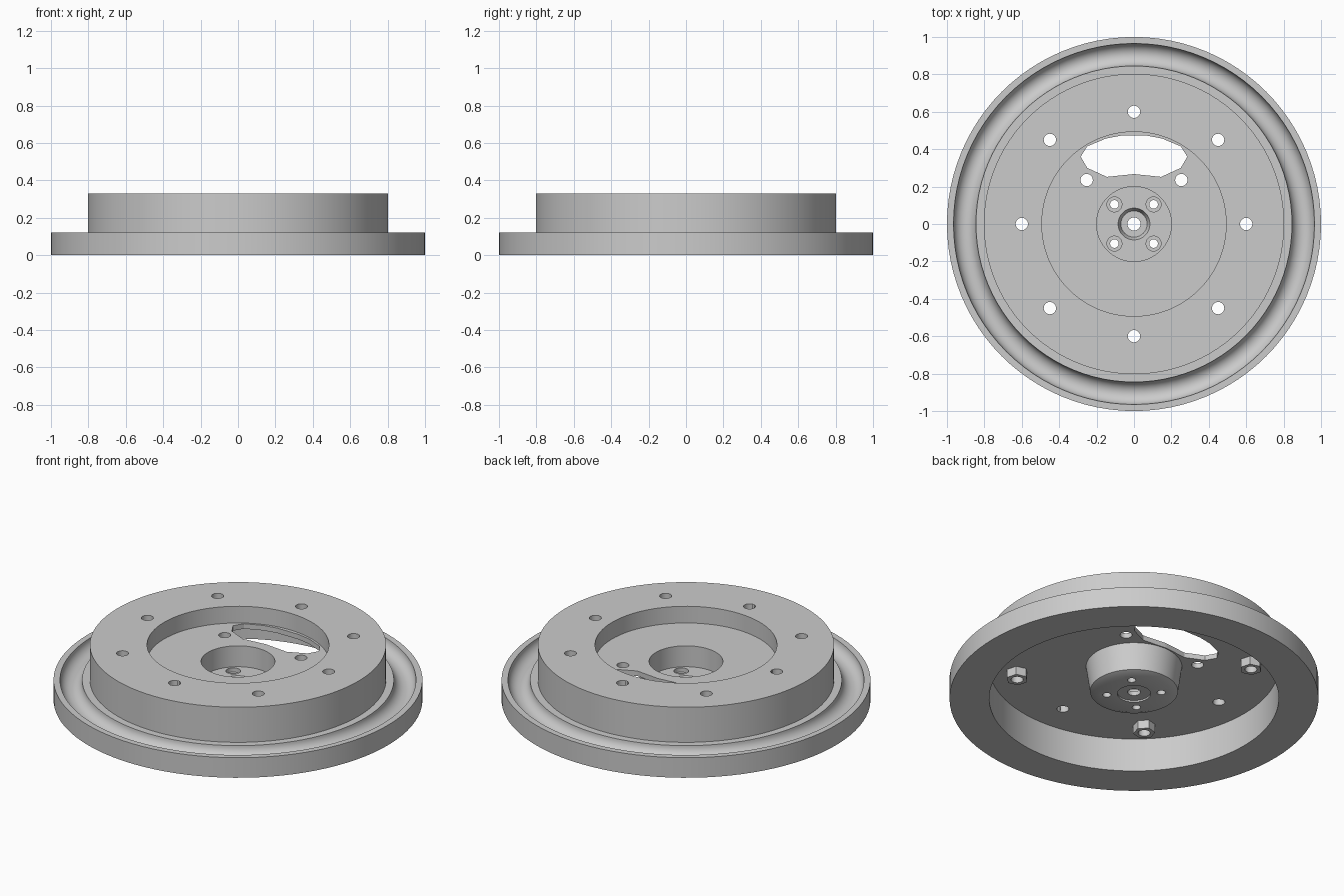
import bpy, bmesh, math
from mathutils import Matrix, Vector

if "Cube" in bpy.data.objects:
    bpy.data.objects.remove(bpy.data.objects["Cube"], do_unlink=True)

grey = bpy.data.materials.new("plain grey")
grey.use_nodes = True
grey.diffuse_color = (0.6, 0.6, 0.6, 1)
grey.node_tree.nodes["Principled BSDF"].inputs["Base Color"].default_value = (0.6, 0.6, 0.6, 1)


def finish(bm, name):
    bmesh.ops.recalc_face_normals(bm, faces=bm.faces)
    mesh = bpy.data.meshes.new(name)
    bm.to_mesh(mesh)
    bm.free()
    mesh.materials.append(grey)
    ob = bpy.data.objects.new(name, mesh)
    bpy.context.collection.objects.link(ob)
    return ob


def lathe(profile, name, steps=96):
    """Revolve a closed (radius, height) loop around the z axis."""
    bm = bmesh.new()
    rings = []
    for i in range(steps):
        a = math.tau * i / steps
        rings.append([bm.verts.new((r * math.cos(a), r * math.sin(a), z)) for r, z in profile])
    n = len(profile)
    for i in range(steps):
        p, q = rings[i], rings[(i + 1) % steps]
        for j in range(n):
            k = (j + 1) % n
            bm.faces.new((p[j], q[j], q[k], p[k]))
    return finish(bm, name)


def prism(bm, x, y, radius, low, high, sides=24, turn=0):
    place = Matrix.Translation((x, y, (low + high) / 2)) @ Matrix.Rotation(turn, 4, "Z")
    bmesh.ops.create_cone(bm, cap_ends=True, segments=sides, radius1=radius, radius2=radius,
                          depth=high - low, matrix=place)


def cut(target, cutter):
    mod = target.modifiers.new("cut", "BOOLEAN")
    mod.operation = "DIFFERENCE"
    mod.solver = "EXACT"
    mod.object = cutter
    bpy.context.view_layer.objects.active = target
    bpy.ops.object.modifier_apply(modifier=mod.name)


def circle_spots(radius, count, start=0):
    for i in range(count):
        a = start + math.tau * i / count
        yield radius * math.cos(a), radius * math.sin(a)


# Wheel body: hub pocket, recessed plate, raised drum, rounded groove, flange, open underside
groove = [(0.905 - 0.06 * math.cos(math.pi * i / 16), 0.12 - 0.06 * math.sin(math.pi * i / 16))
          for i in range(17)]
profile = ([(0.035, 0.04), (0.035, 0.065), (0.07, 0.065), (0.085, 0.105), (0.2, 0.105),
            (0.2, 0.23), (0.493, 0.23), (0.493, 0.33), (0.803, 0.33), (0.803, 0.12)]
           + groove
           + [(1, 0.12), (1, 0), (0.785, 0), (0.785, 0.2), (0.26, 0.2), (0.238, 0.045),
              (0.2, 0.03), (0.09, 0.03), (0.09, 0.04)])
body = lathe(profile, "wheel_body")

# Hexagonal nuts under the drum
bm = bmesh.new()
for x, y in circle_spots(0.636, 4, math.pi / 4):
    prism(bm, x, y, 0.06, 0.15, 0.2, 6, math.atan2(y, x))
nuts = finish(bm, "hex_nuts")

# Through holes: drum ring, plate pair, hub screws
bm = bmesh.new()
spots = list(circle_spots(0.6, 4)) + list(circle_spots(0.636, 4, math.pi / 4))
for x, y in spots + [(0.253, 0.235), (-0.253, 0.235)]:
    prism(bm, x, y, 0.033, -0.1, 0.5)
for x, y in circle_spots(0.148, 4, math.pi / 4):
    prism(bm, x, y, 0.023, -0.1, 0.5)

# Window through the recessed plate
half = [(0, 0.267), (0.145, 0.252), (0.25, 0.3), (0.285, 0.36), (0.25, 0.415),
        (0.15, 0.457), (0.07, 0.472)]
outline = half + [(-x, y) for x, y in reversed(half[1:])]
face = bm.faces.new([bm.verts.new((x, y, 0.15)) for x, y in outline])
grown = bmesh.ops.extrude_face_region(bm, geom=[face], use_keep_orig=True)["geom"]
bmesh.ops.translate(bm, vec=Vector((0, 0, 0.13)),
                    verts=[v for v in grown if isinstance(v, bmesh.types.BMVert)])
holes = finish(bm, "hole_cutter")

# Counterbores for the hub screws
bm = bmesh.new()
for x, y in circle_spots(0.148, 4, math.pi / 4):
    prism(bm, x, y, 0.04, 0.08, 0.2)
bores = finish(bm, "counterbore_cutter")

cut(body, holes)
cut(body, bores)
cut(nuts, holes)
for cutter in (holes, bores):
    bpy.data.objects.remove(cutter, do_unlink=True)

# Smooth round walls, crisp edges
for ob in (body, nuts):
    bpy.ops.object.select_all(action="DESELECT")
    ob.select_set(True)
    bpy.context.view_layer.objects.active = ob
    bpy.ops.object.shade_smooth_by_angle(angle=math.radians(30))
